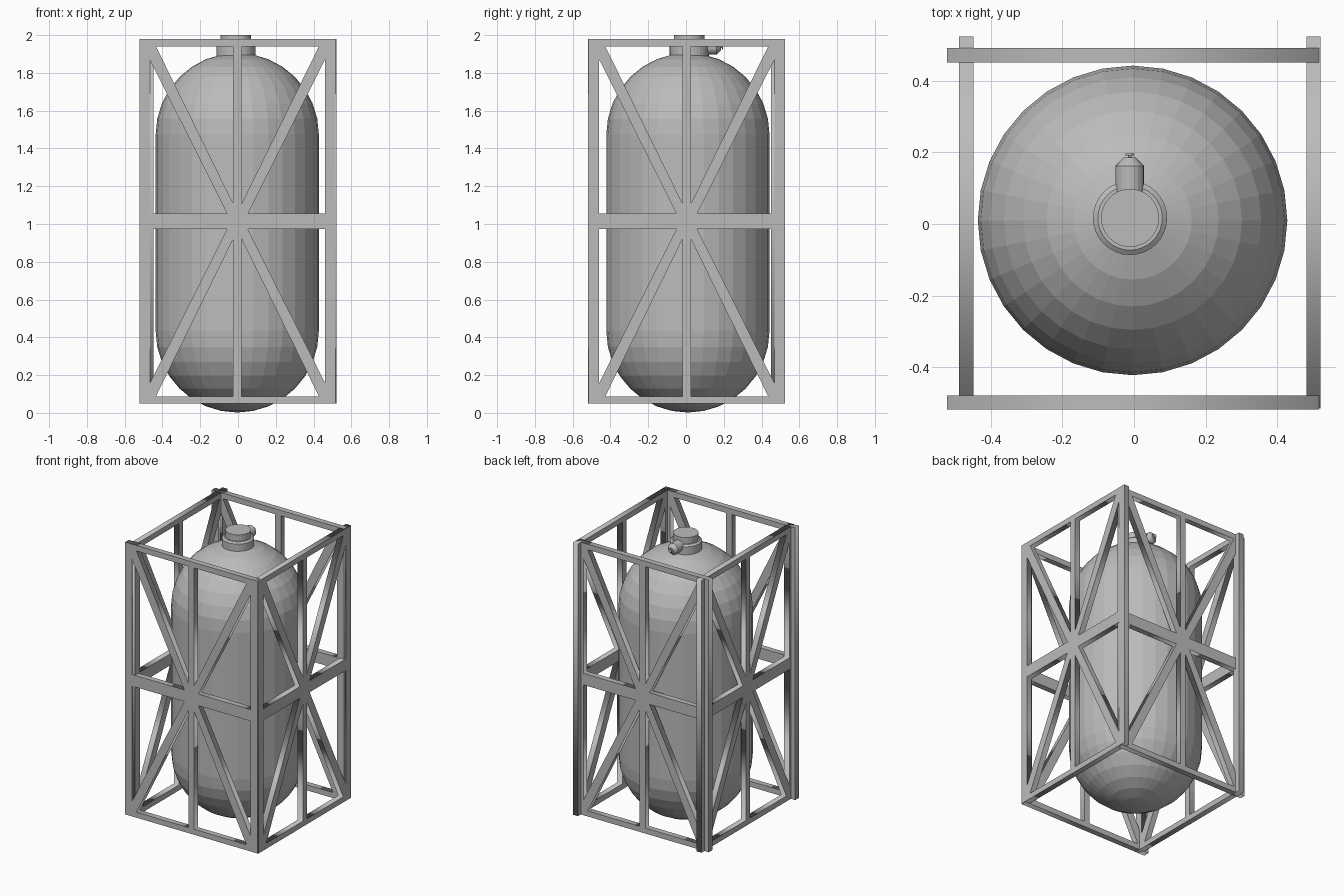
import bpy, bmesh, math
from mathutils import Matrix

if "Cube" in bpy.data.objects:
    bpy.data.objects.remove(bpy.data.objects["Cube"])

grey = bpy.data.materials.new("plain_grey")
grey.diffuse_color = (0.5, 0.5, 0.5, 1)
grey.use_nodes = True
grey.node_tree.nodes["Principled BSDF"].inputs["Base Color"].default_value = grey.diffuse_color


def add_object(name, mesh, matrix):
    obj = bpy.data.objects.new(name, mesh)
    mesh.materials.clear()
    mesh.materials.append(grey)
    mesh.transform(matrix)
    bpy.context.collection.objects.link(obj)
    return obj


def lathe(name, profile, segments, matrix):
    """Turn (radius, height) points around the local z axis."""
    bm = bmesh.new()
    rings = []
    for r, z in profile:
        if r < 1e-6:
            rings.append([bm.verts.new((0, 0, z))] * segments)
        else:
            rings.append([bm.verts.new((r * math.cos(2 * math.pi * i / segments),
                                        r * math.sin(2 * math.pi * i / segments), z))
                          for i in range(segments)])
    for low, high in zip(rings, rings[1:]):
        for i in range(segments):
            j = (i + 1) % segments
            bm.faces.new(list(dict.fromkeys((low[i], low[j], high[j], high[i]))))
    bmesh.ops.recalc_face_normals(bm, faces=bm.faces)
    mesh = bpy.data.meshes.new(name)
    bm.to_mesh(mesh)
    bm.free()
    return add_object(name, mesh, matrix)


# Braced panel: rectangle with eight triangular openings, as a filled curve
HALF_W, HALF_H, MID_Z, THICK = 0.519, 0.965, 1.014, 0.04
inner_tri = [(0.0225, 0.926), (0.431, 0.926), (0.0225, 0.094)]
outer_tri = [(0.464, 0.857), (0.464, 0.041), (0.055, 0.041)]
loops = [[(-HALF_W, -HALF_H), (HALF_W, -HALF_H), (HALF_W, HALF_H), (-HALF_W, HALF_H)]]
for sx in (-1, 1):
    for sz in (-1, 1):
        for tri in (inner_tri, outer_tri):
            loops.append([(sx * x, sz * z) for x, z in tri])

curve = bpy.data.curves.new("panel_outline", 'CURVE')
curve.dimensions = '2D'
curve.fill_mode = 'BOTH'
curve.extrude = THICK / 2
for loop in loops:
    spline = curve.splines.new('POLY')
    spline.points.add(len(loop) - 1)
    for p, (x, z) in zip(spline.points, loop):
        p.co = (x, z, 0, 1)
    spline.use_cyclic_u = True
outline = bpy.data.objects.new("panel_outline", curve)
bpy.context.collection.objects.link(outline)
bpy.context.view_layer.update()
panel_mesh = bpy.data.meshes.new_from_object(
    outline.evaluated_get(bpy.context.evaluated_depsgraph_get()))
bpy.data.objects.remove(outline)

# Four cage sides
upright = Matrix.Rotation(math.pi / 2, 4, 'X')
for name, x, y, turn in (("front_frame", -0.003, -0.498, 0),
                         ("back_frame", -0.003, 0.471, 0),
                         ("left_frame", -0.468, 0.004, 90),
                         ("right_frame", 0.501, 0.004, 90)):
    place = Matrix.Translation((x, y, MID_Z)) @ Matrix.Rotation(math.radians(turn), 4, 'Z')
    add_object(name, panel_mesh.copy(), place @ upright)
bpy.data.meshes.remove(panel_mesh)

# Tank with round ends
R, LOW, HIGH, STEPS = 0.432, 0.434, 1.473, 8
profile = []
for sign, centre in ((-1, LOW), (1, HIGH)):
    arc = [(R * math.cos(a), centre + sign * R * math.sin(a))
           for a in (math.pi / 2 * i / STEPS for i in range(STEPS + 1))]
    profile += arc[::-1] if sign < 0 else arc
lathe("tank", profile, 32, Matrix.Translation((-0.004, 0.01, 0)))

# Neck collar and cap
neck_at = Matrix.Translation((-0.011, 0.017, 0))
lathe("neck", [(0, 1.86), (0.1035, 1.86), (0.1035, 1.945), (0.09, 1.955), (0, 1.955)], 32, neck_at)
lathe("neck_cap", [(0, 1.94), (0.081, 1.94), (0.081, 2.0), (0, 2.0)], 32, neck_at)

# Side valve with tapered nose and small stem, pointing backwards
lathe("valve", [(0, 0.08), (0.04, 0.08), (0.04, 0.162), (0.017, 0.185), (0.005, 0.185),
                (0.005, 0.191), (0.012, 0.191), (0.012, 0.197), (0, 0.197)], 20,
      Matrix.Translation((-0.012, 0, 1.937)) @ Matrix.Rotation(-math.pi / 2, 4, 'X'))
